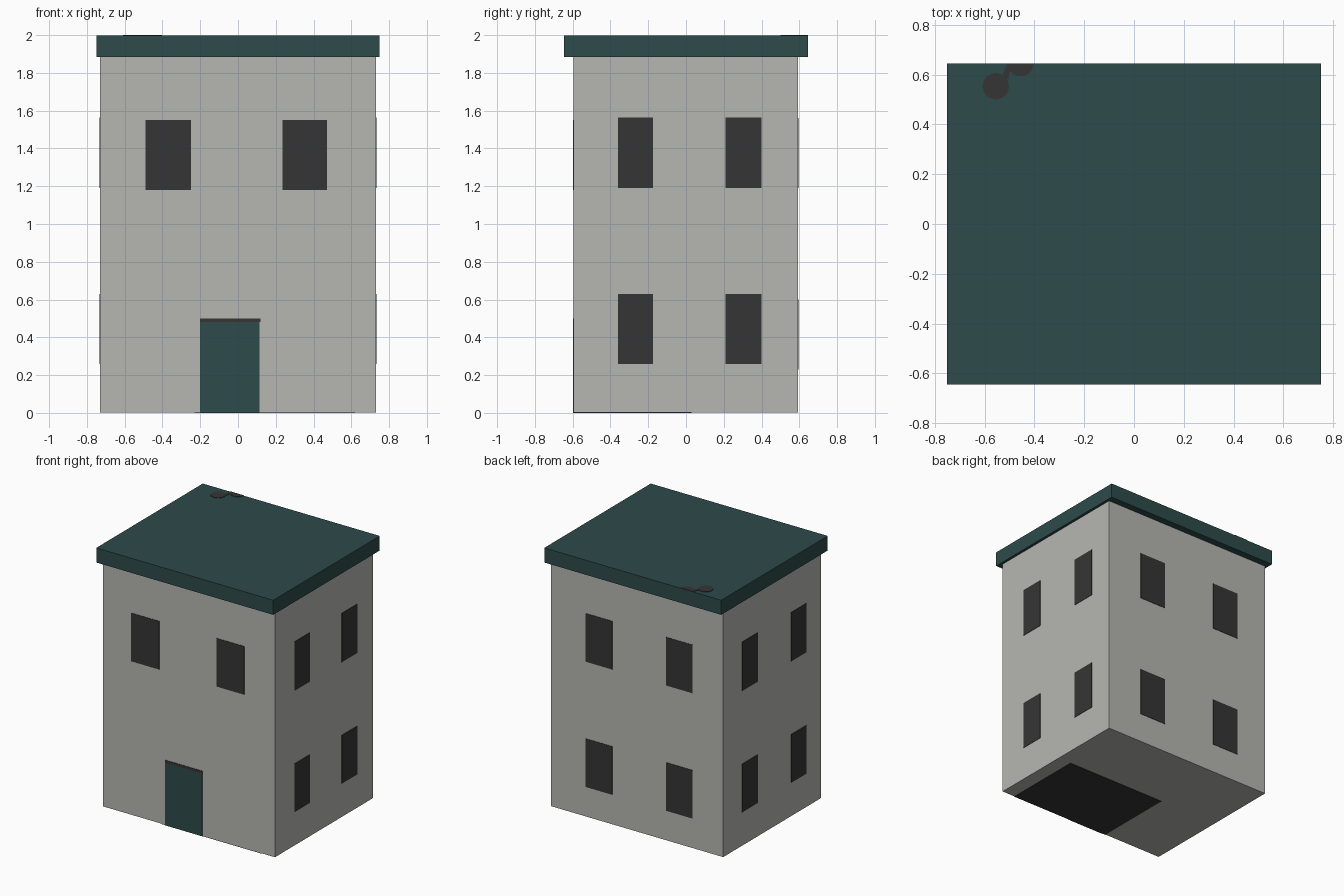
import bpy, bmesh, math

if "Cube" in bpy.data.objects:
    bpy.data.objects.remove(bpy.data.objects["Cube"])


def material(name, rgb):
    m = bpy.data.materials.new(name)
    m.diffuse_color = (*rgb, 1)
    m.use_nodes = True
    m.node_tree.nodes["Principled BSDF"].inputs["Base Color"].default_value = m.diffuse_color
    return m


WALL = material("pale_grey", (0.468, 0.468, 0.445))
TEAL = material("dark_teal", (0.027, 0.069, 0.069))
DARK = material("charcoal", (0.036, 0.036, 0.036))


def finish(name, bm, mat):
    bmesh.ops.recalc_face_normals(bm, faces=bm.faces)
    me = bpy.data.meshes.new(name)
    bm.to_mesh(me)
    bm.free()
    me.materials.append(mat)
    bpy.context.collection.objects.link(bpy.data.objects.new(name, me))


def box(name, x, y, z, mat):
    """Box from (min, max) ranges."""
    bm = bmesh.new()
    bmesh.ops.create_cube(bm, size=1)
    for v in bm.verts:
        v.co = [r[0] if c < 0 else r[1] for c, r in zip(v.co, (x, y, z))]
    finish(name, bm, mat)


def slab(name, pts, z0, z1, mat):
    """Flat outline in x, y extruded upward."""
    bm = bmesh.new()
    face = bm.faces.new([bm.verts.new((x, y, z0)) for x, y in pts])
    out = bmesh.ops.extrude_face_region(bm, geom=[face])
    for v in out["geom"]:
        if isinstance(v, bmesh.types.BMVert):
            v.co.z = z1
    finish(name, bm, mat)


def arc(cx, cy, r, a0, a1, n):
    return [(cx + r * math.cos(math.radians(a0 + (a1 - a0) * i / n)),
             cy + r * math.sin(math.radians(a0 + (a1 - a0) * i / n)))
            for i in range(n + 1)]


T = 0.003  # plate thickness
X0, X1, Y0, Y1 = -0.73, 0.73, -0.595, 0.592

# Walls and roof
box("walls", (X0, X1), (Y0, Y1), (T, 1.885), WALL)
box("roof", (-0.75, 0.75), (-0.645, 0.645), (1.885, 2.0 - T), TEAL)

# Front windows and door
FRONT, BACK = (Y0 - T, Y0 + T), (Y1 - T, Y1 + T)
LEFT, RIGHT = (X0 - T, X0 + T), (X1 - T, X1 + T)
for i, x in enumerate([(-0.49, -0.25), (0.235, 0.47)]):
    box(f"front_window_{i}", x, FRONT, (1.18, 1.55), DARK)
box("door", (-0.2, 0.115), FRONT, (0, 0.48), TEAL)
box("door_lintel", (-0.2, 0.12), FRONT, (0.48, 0.5), DARK)

# Back windows, two storeys
for i, x in enumerate([(-0.47, -0.245), (0.21, 0.435)]):
    for j, z in enumerate([(0.23, 0.6), (1.19, 1.56)]):
        box(f"back_window_{i}_{j}", x, BACK, z, DARK)

# Side windows, two storeys
for side, x, spans in (("right", RIGHT, [(-0.36, -0.175), (0.21, 0.4)]),
                       ("left", LEFT, [(-0.415, -0.23), (0.175, 0.365)])):
    for i, y in enumerate(spans):
        for j, z in enumerate([(0.26, 0.63), (1.19, 1.565)]):
            box(f"{side}_window_{i}_{j}", x, y, z, DARK)

# Dark patch under the floor
box("floor_patch", (-0.23, 0.62), (Y0, 0.03), (0, 2 * T), DARK)

# Dark blotches on the roof
slab("roof_top_spot", arc(-0.555, 0.553, 0.053, 0, 345, 23), 1.99, 2.0, DARK)
slab("roof_edge_spot", [(-0.51, 0.645), (-0.53, 0.59), (-0.505, 0.58)]
     + arc(-0.455, 0.645, 0.052, 215, 360, 8), 1.99, 2.0, DARK)
